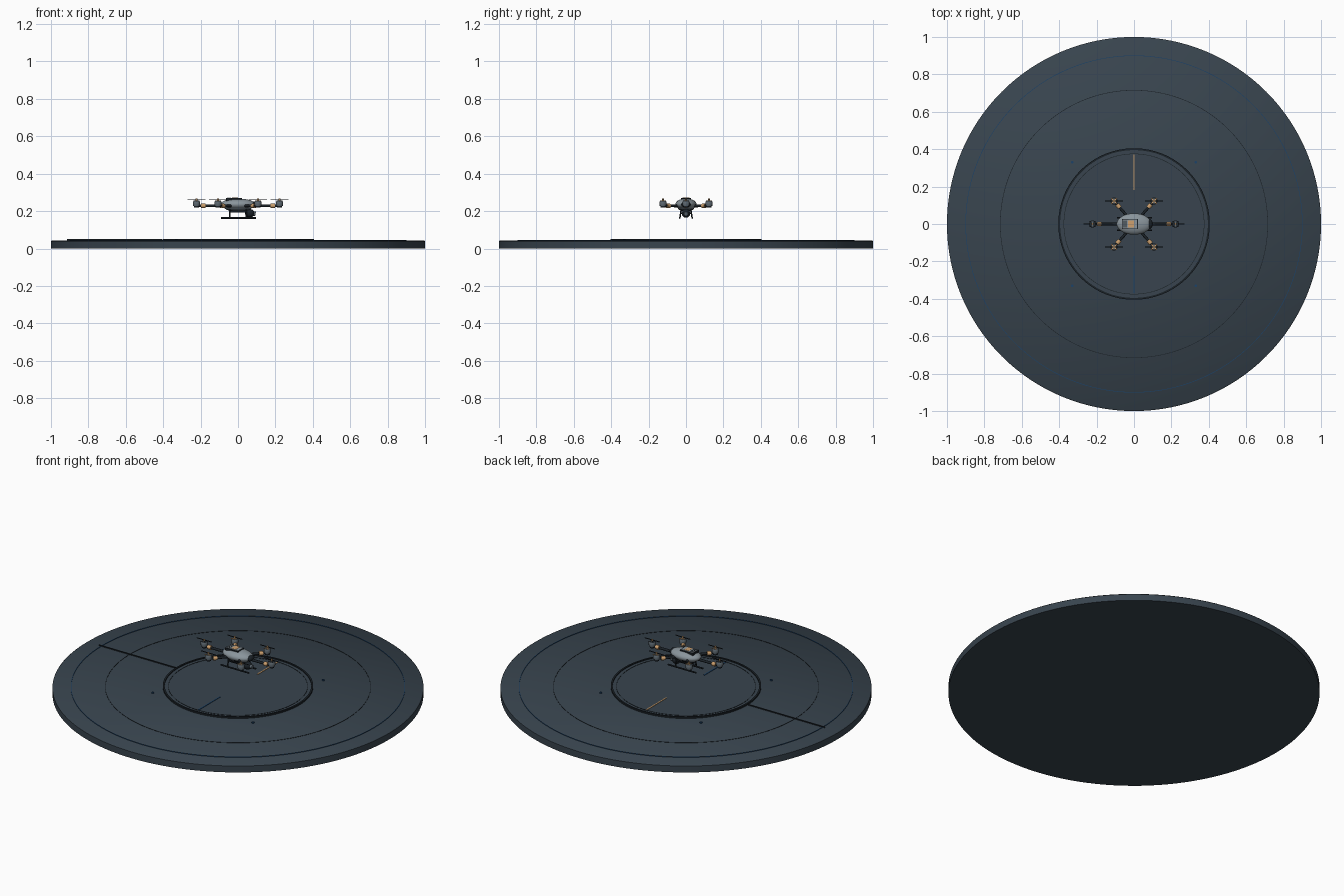
import bpy, bmesh, math
from mathutils import Vector

if "Cube" in bpy.data.objects:
    bpy.data.objects.remove(bpy.data.objects["Cube"])


def material(name, rgb):
    m = bpy.data.materials.new(name)
    m.diffuse_color = (*[(c / 255 / 12.92 if c < 10 else ((c / 255 + .055) / 1.055) ** 2.4) for c in rgb], 1)
    m.use_nodes = True
    m.node_tree.nodes["Principled BSDF"].inputs["Base Color"].default_value = m.diffuse_color
    return m


DECK = material("slate deck", (56, 68, 78))
DARK = material("charcoal", (27, 34, 40))
NAVY = material("navy blue", (28, 66, 104))
GREY = material("shell grey", (138, 149, 156))
MID = material("motor grey", (92, 103, 111))
TAN = material("warm tan", (205, 160, 110))


def finish(name, bm, mat, smooth=True):
    bmesh.ops.recalc_face_normals(bm, faces=bm.faces)
    me = bpy.data.meshes.new(name)
    bm.to_mesh(me)
    bm.free()
    ob = bpy.data.objects.new(name, me)
    bpy.context.collection.objects.link(ob)
    me.materials.append(mat)
    if smooth:
        me.shade_smooth()
        me.set_sharp_from_angle(angle=math.radians(40))
    return ob


def lathe(name, profile, mat, at=(0, 0, 0), n=32, closed=False):
    """Revolve (radius, z) points about z; a closed profile makes a ring."""
    bm = bmesh.new()
    vs = [bm.verts.new((r, 0, z)) for r, z in profile]
    edges = [bm.edges.new(p) for p in zip(vs, vs[1:])]
    if closed:
        edges.append(bm.edges.new((vs[-1], vs[0])))
    bmesh.ops.spin(bm, geom=vs + edges, cent=(0, 0, 0), axis=(0, 0, 1),
                   angle=2 * math.pi, steps=n)
    bmesh.ops.remove_doubles(bm, verts=bm.verts, dist=1e-5)
    bmesh.ops.translate(bm, verts=bm.verts, vec=at)
    return finish(name, bm, mat)


def cyl(name, r, z0, z1, mat, at=(0, 0), n=20):
    return lathe(name, [(0, z0), (r, z0), (r, z1), (0, z1)], mat, (*at, 0), n)


def ring(name, r, half, z0, z1, mat):
    return lathe(name, [(r - half, z0), (r + half, z0), (r + half, z1), (r - half, z1)],
                 mat, n=128, closed=True)


def box(name, centre, size, mat, turn=0):
    bm = bmesh.new()
    bmesh.ops.create_cube(bm, size=1)
    for v in bm.verts:
        v.co = Vector([a * b for a, b in zip(v.co, size)])
    ob = finish(name, bm, mat, False)
    ob.location, ob.rotation_euler.z = centre, turn
    return ob


def ball(name, centre, size, mat):
    bm = bmesh.new()
    bmesh.ops.create_uvsphere(bm, u_segments=32, v_segments=20, radius=1)
    for v in bm.verts:
        v.co = Vector([a * b + c for a, b, c in zip(v.co, size, centre)])
    return finish(name, bm, mat)


def rod(name, a, b, r, mat, r2=None):
    a, b = Vector(a), Vector(b)
    bm = bmesh.new()
    bmesh.ops.create_cone(bm, cap_ends=True, segments=12, radius1=r,
                          radius2=r2 or r, depth=(b - a).length)
    ob = finish(name, bm, mat)
    ob.rotation_mode = 'QUATERNION'
    ob.rotation_quaternion = (b - a).to_track_quat('Z', 'Y')
    ob.location = (a + b) / 2
    return ob


# Landing platform with a raised centre pad
lathe("platform", [(0, 0), (1, 0), (1, .038), (.994, .043), (0, .043)], DECK, n=128)
cyl("centre_pad", .395, .04, .047, DECK, n=128)
ring("pad_rim", .4, .005, .04, .052, DARK)
ring("pad_inner_line", .375, .0015, .045, .0485, DARK)
ring("middle_line", .715, .0015, .04, .0445, DARK)
ring("outer_light_ring", .9, .0015, .04, .046, NAVY)

# Deck markings, cable and four lamps
box("rear_mark", (0, .277, .048), (.007, .19, .003), TAN)
box("front_mark", (0, -.27, .048), (.007, .2, .003), NAVY)
box("deck_cable", (-.66, 0, .045), (.51, .002, .009), DARK)
for sx in (-1, 1):
    for sy in (-1, 1):
        cyl("deck_lamp", .007, .04, .049, NAVY, (.33 * sx, .33 * sy), 12)

# Drone fuselage
ball("fuselage", (0, 0, .236), (.093, .057, .031), GREY)
ball("belly", (0, 0, .222), (.075, .045, .025), MID)
box("payload_bay", (0, 0, .2), (.09, .04, .016), DARK)
box("battery_tray", (-.022, 0, .262), (.086, .056, .014), DARK)
box("battery_cover", (-.022, 0, .2665), (.078, .048, .009), GREY)
box("battery_label", (-.016, 0, .271), (.03, .036, .002), TAN)
for x in (-.053, -.042):
    box("battery_strap", (x, 0, .271), (.005, .04, .002), DARK)
ball("nose_sensor", (.084, 0, .236), (.016, .026, .016), DARK)

# Camera gimbal under the nose
rod("gimbal_post", (.06, 0, .22), (.06, 0, .195), .01, MID)
ball("camera_ball", (.063, 0, .188), (.025, .023, .023), DARK)
rod("camera_lens", (.08, 0, .188), (.094, 0, .185), .012, MID)

# Landing skids
for s in (-1, 1):
    rod("skid", (-.09, .033 * s, .163), (.095, .033 * s, .163), .0045, DARK)
    for x in (-.045, .045):
        rod("skid_leg", (x, .024 * s, .215), (x, .033 * s, .163), .004, DARK)

# Six arms, each with collar, motor and propeller
stations = [(.222, 0), (-.222, 0)] + [(.107 * a, .123 * b) for a in (-1, 1) for b in (-1, 1)]
for x, y in stations:
    p = Vector((x, y, .228))
    d = Vector((x, y, 0)).normalized()
    rod("arm", d * .04 + Vector((0, 0, .228)), p, .008, DARK, .0065)
    c = p - d * .036
    rod("arm_collar", c - d * .011, c + d * .011, .012, TAN)
    cyl("motor_mount", .013, .218, .23, DARK, (x, y))
    lathe("motor", [(0, .228), (.018, .228), (.019, .233), (.019, .248), (.015, .254), (0, .254)],
          MID, (x, y, 0), 24)
    cyl("propeller_hub", .005, .25, .267, TAN, (x, y), 12)
    box("propeller", (x, y, .2625), (.095, .006, .0025), DARK)
    for t in (math.pi / 4, -math.pi / 4):
        box("motor_spoke", (x, y, .2555), (.042, .004, .003), TAN if y else DARK, t)
